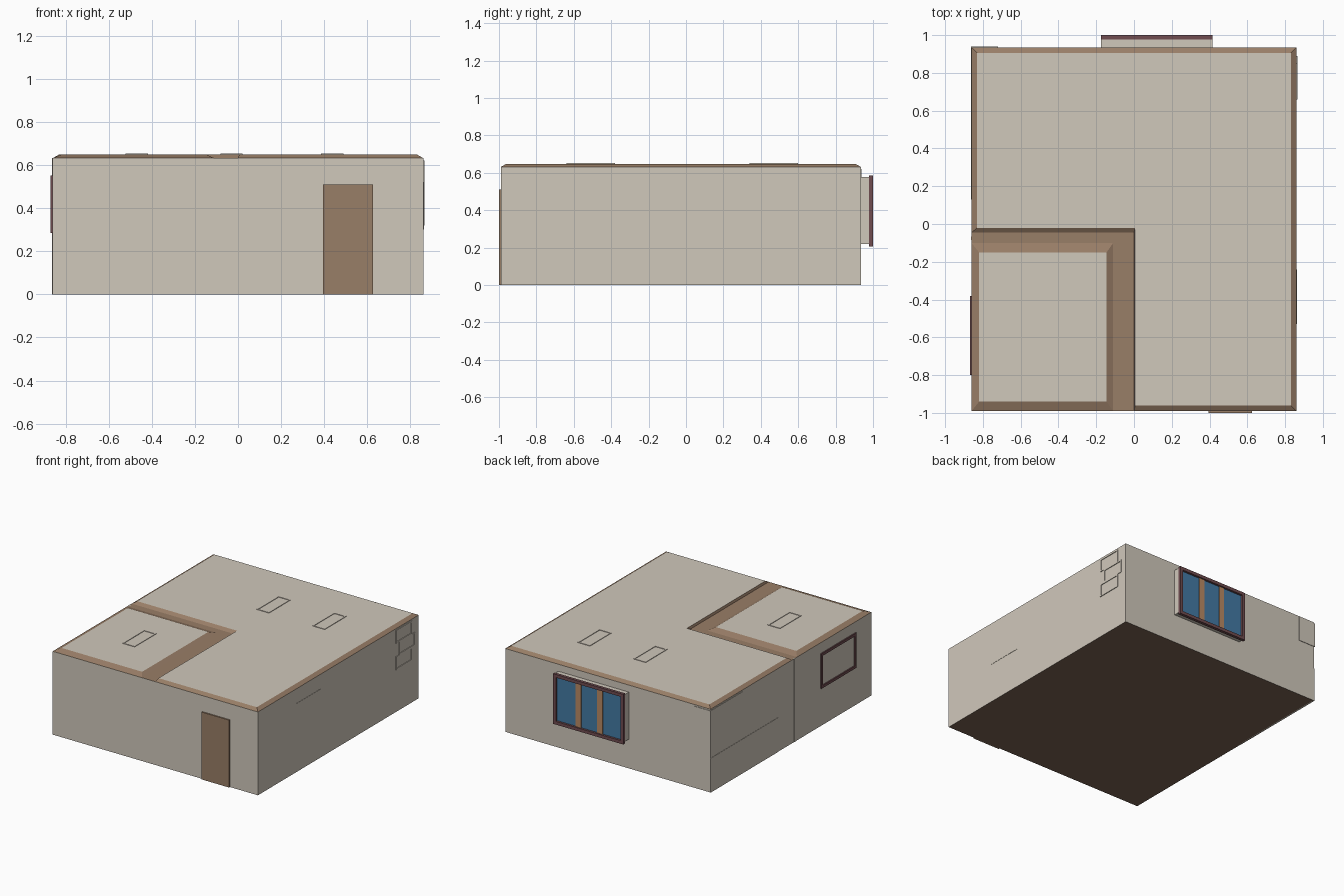
import bpy, bmesh

if "Cube" in bpy.data.objects:
    bpy.data.objects.remove(bpy.data.objects["Cube"])


def mat(name, r, g, b):
    # colour given as sRGB 0-255, stored linear
    lin = [((c / 255 + 0.055) / 1.055) ** 2.4 for c in (r, g, b)]
    m = bpy.data.materials.new(name)
    m.diffuse_color = (*lin, 1)
    m.use_nodes = True
    m.node_tree.nodes["Principled BSDF"].inputs["Base Color"].default_value = m.diffuse_color
    return m


BEIGE = mat("warm_beige", 208, 200, 187)
BROWN = mat("wood_brown", 153, 126, 103)
FLOOR = mat("floor_brown", 122, 100, 84)
BLUE = mat("glass_blue", 68, 122, 164)
TAN = mat("mullion_tan", 186, 138, 100)
MAROON = mat("frame_maroon", 112, 76, 80)


def make(name, bm, mats):
    bmesh.ops.recalc_face_normals(bm, faces=bm.faces)
    me = bpy.data.meshes.new(name)
    for m in mats:
        me.materials.append(m)
    bm.to_mesh(me)
    bm.free()
    ob = bpy.data.objects.new(name, me)
    bpy.context.collection.objects.link(ob)
    return ob


def add_box(bm, x, y, z):
    geo = bmesh.ops.create_cube(bm, size=1)
    for v in geo["verts"]:
        v.co = [(a + b) / 2 + c * (b - a) for (a, b), c in zip((x, y, z), v.co)]


def box(name, x, y, z, m):
    bm = bmesh.new()
    add_box(bm, x, y, z)
    return make(name, bm, [m])


def frame(name, axis, depth, u, v, t, m):
    """Four bars round a rectangle lying across the given axis (0=x, 1=y, 2=z)."""
    bm = bmesh.new()
    bars = [((u[0], u[1]), (v[0], v[0] + t)), ((u[0], u[1]), (v[1] - t, v[1])),
            ((u[0], u[0] + t), (v[0] + t, v[1] - t)),
            ((u[1] - t, u[1]), (v[0] + t, v[1] - t))]
    for a, b in bars:
        r = [a, b]
        r.insert(axis, depth)
        add_box(bm, *r)
    return make(name, bm, [m])


def ceiling(name, low, high, z0=0.631, z1=0.648):
    """Raised ceiling field with sloping brown moulding round its edge."""
    bm = bmesh.new()
    a = [bm.verts.new((x, y, z0)) for x, y in low]
    b = [bm.verts.new((x, y, z1)) for x, y in high]
    n = len(a)
    bm.faces.new(b)
    for i in range(n):
        j = (i + 1) % n
        bm.faces.new((a[i], a[j], b[j], b[i])).material_index = 1
    return make(name, bm, [BEIGE, BROWN])


X, Y0, Y1 = 0.86, -0.99, 0.935

# Room shell: beige walls, brown soffit on top, dark floor underneath
bm = bmesh.new()
add_box(bm, (-X, X), (Y0, Y1), (0, 0.631))
for f in bm.faces:
    f.material_index = 1 if f.normal.z > 0.5 else 2 if f.normal.z < -0.5 else 0
make("room_walls", bm, [BEIGE, BROWN, FLOOR])

# Ceilings, leaving the L-shaped beam between them
ceiling("main_ceiling",
        [(-X, -0.045), (0, -0.045), (0, Y0), (X, Y0), (X, Y1), (-X, Y1)],
        [(-0.83, -0.02), (0.006, -0.02), (0.006, -0.96), (0.83, -0.96),
         (0.83, 0.905), (-0.83, 0.905)])
ceiling("alcove_ceiling",
        [(-X, Y0), (-0.11, Y0), (-0.11, -0.10), (-X, -0.10)],
        [(-0.82, -0.94), (-0.145, -0.94), (-0.145, -0.15), (-0.82, -0.15)])

# Ceiling light surrounds
for i, (x, y) in enumerate([(-0.03, 0.47), (0.437, 0.47), (-0.47, -0.51)]):
    frame(f"ceiling_light_{i}", 2, (0.647, 0.652), (x - 0.052, x + 0.052),
          (y - 0.13, y + 0.13), 0.01, BEIGE)

# Door
box("door", (0.395, 0.625), (-1.0, Y0), (0, 0.51), BROWN)

# Back window: beige reveal, maroon frame, three panes and two mullions
WX, WZ = (-0.175, 0.415), (0.205, 0.585)
box("window_reveal", WX, (Y1, 0.978), (0.22, 0.578), BEIGE)
frame("window_frame", 1, (0.978, 1.0), WX, WZ, 0.024, MAROON)
box("window_glass", (WX[0] + 0.024, WX[1] - 0.024), (0.977, 0.984),
    (WZ[0] + 0.024, WZ[1] - 0.024), BLUE)
for i, x in enumerate((0.03, 0.21)):
    box(f"window_mullion_{i}", (x - 0.022, x + 0.022), (0.978, 0.99),
        (WZ[0] + 0.024, WZ[1] - 0.024), TAN)

# Left wall: picture frame, corner cupboard, low counter, beam post
frame("left_frame", 0, (-0.869, -X), (-0.80, -0.38), (0.285, 0.55), 0.02, MAROON)
box("corner_cupboard", (-0.863, -0.72), (0.55, 0.939), (0.435, 0.62), BEIGE)
box("low_counter", (-0.862, -0.85), (0.13, Y1), (0.0, 0.26), BEIGE)
box("beam_post", (-0.862, -0.85), (-0.085, -0.065), (0, 0.631), BEIGE)

# Right wall: staggered shelves and a flat panel
for i, y in enumerate((0.66, 0.70, 0.66)):
    z = 0.32 + 0.1 * i
    frame(f"wall_shelf_{i}", 0, (X, 0.865), (y, y + 0.19), (z, z + 0.1), 0.01, BEIGE)
box("wall_panel", (0.85, 0.862), (-0.53, -0.24), (0.30, 0.52), BEIGE)
